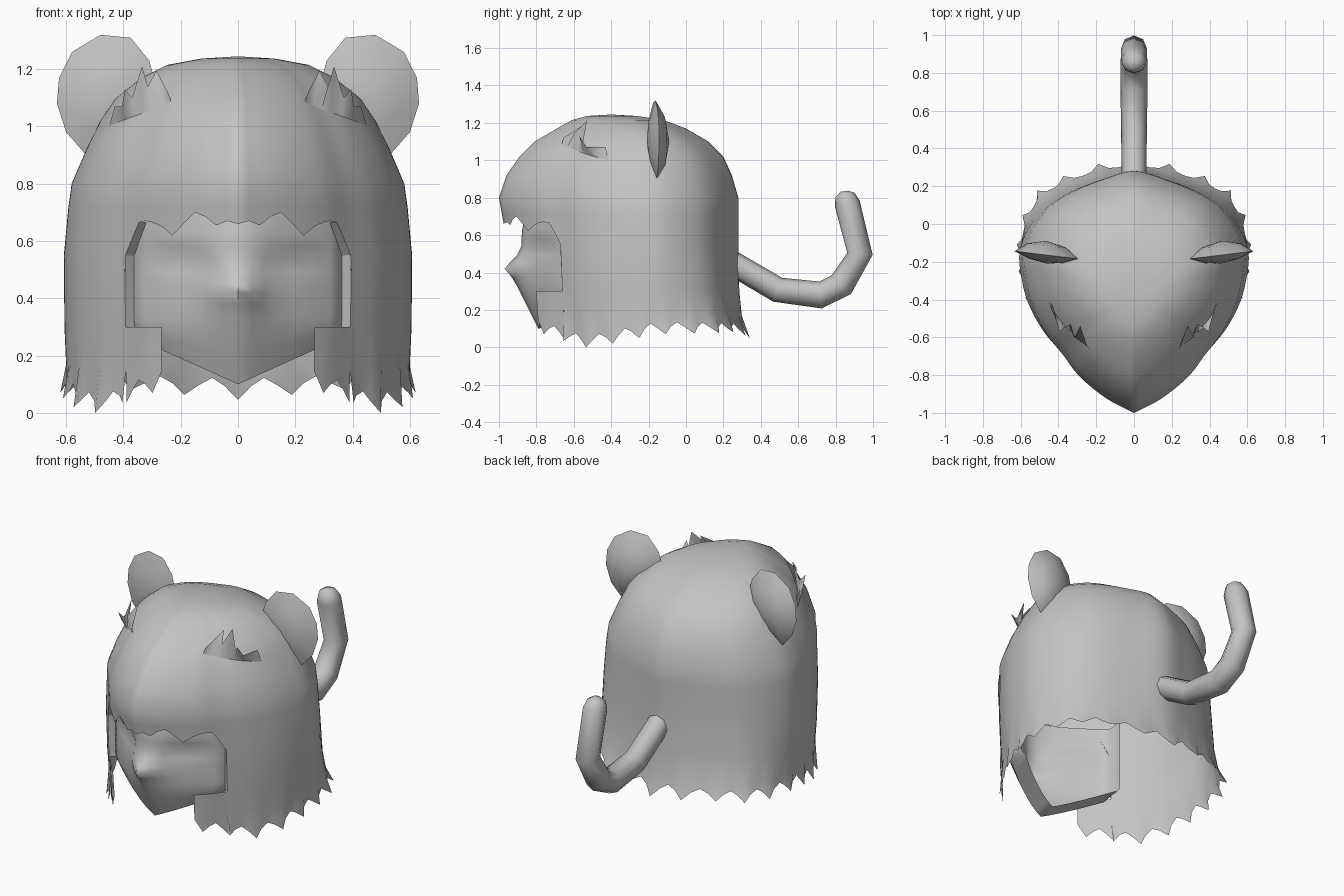
import bpy, bmesh, math
from mathutils import Vector

if "Cube" in bpy.data.objects:
    bpy.data.objects.remove(bpy.data.objects["Cube"])

grey = bpy.data.materials.new("plain grey")
grey.diffuse_color = (0.55, 0.55, 0.55, 1)
grey.use_nodes = True
grey.node_tree.nodes["Principled BSDF"].inputs["Base Color"].default_value = grey.diffuse_color


def finish(name, bm, angle=50):
    bmesh.ops.remove_doubles(bm, verts=bm.verts, dist=0.0005)
    bmesh.ops.recalc_face_normals(bm, faces=bm.faces)
    me = bpy.data.meshes.new(name)
    bm.to_mesh(me)
    bm.free()
    me.materials.append(grey)
    ob = bpy.data.objects.new(name, me)
    bpy.context.collection.objects.link(ob)
    bpy.ops.object.select_all(action='DESELECT')
    ob.select_set(True)
    bpy.context.view_layer.objects.active = ob
    bpy.ops.object.shade_smooth_by_angle(angle=math.radians(angle))
    return ob


def grid(bm, rows, flip=False):
    vs = [[bm.verts.new(p) for p in r] for r in rows]
    for a, b in zip(vs, vs[1:]):
        for j in range(len(a) - 1):
            f = [a[j], a[j + 1], b[j + 1], b[j]]
            bm.faces.new(f[::-1] if flip else f)
    return vs


def lerp_table(table, key):
    for a, b in zip(table, table[1:]):
        lo, hi = sorted((a[0], b[0]))
        if lo <= key <= hi:
            t = (key - a[0]) / (b[0] - a[0])
            return [p + (q - p) * t for p, q in zip(a[1:], b[1:])]
    return list(table[-1][1:])


# Hair cap: half sections from back to front (side fraction, depth fraction)
FRONT = [(.985, .34), (.97, .45), (.91, .56), (.79, .67), (.64, .76), (.49, .85), (.25, .94), (0, 1)]
UPPER = [(0, 0), (.28, .035), (.55, .085), (.75, .145), (.90, .235)] + FRONT
LOWER = [(0, 0), (.30, .015), (.60, .06), (.82, .12), (.94, .22)] + FRONT
# height, half width, front y, back y
LEVELS = [(1.245, 0, -.40, -.40), (1.237, .13, -.53, -.26), (1.215, .25, -.61, -.12),
          (1.17, .34, -.69, .0), (1.10, .43, -.81, .12), (1.02, .485, -.89, .2),
          (.92, .535, -.96, .245), (.80, .587, -1.0, .28), (.66, .607, -.975, .28),
          (.5, .618, -.97, .28), (.3, .613, -.96, .285), (.15, .607, -.95, .30),
          (0, .61, -.95, .33)]


def spline(pts, i):
    # Smooth curve through the section points
    p = [Vector(q) for q in pts]
    p = [Vector((-p[1].x, p[1].y))] + p + [2 * p[-1] - p[-2]]
    n = min(int(i), len(pts) - 2)
    t = i - n
    a, b, c, d = p[n:n + 4]
    return .5 * (2 * b + (c - a) * t + (2 * a - 5 * b + 4 * c - d) * t * t
                 + (3 * b - a - 3 * c + d) * t ** 3)


def shell(i, z, side, flare=1.0):
    round_off = min(1, max(0, (.4 - z) / .35))
    g, t = spline(UPPER, i).lerp(spline(LOWER, i), round_off)
    w, yf, yb = lerp_table(LEVELS, z)
    return Vector((side * g * w * flare, (yb + (yf - yb) * t + .3) * flare - .3, z))


def hem(k):
    # Ragged lower edge, longest beside the face
    notch, tip = lerp_table([(0, .12, .045), (8, .13, .08), (20, .135, .07), (24, .12, .05),
                             (28, .085, .02), (32, .06, 0), (36, .09, .035), (40, .14, .07),
                             (42, .2, .16)], k)
    return {0: tip, 2: notch}.get(k % 4, notch * .6 + tip * .4)


FRINGE = [.55, .61, .665, .67, .665, .65, .62, .66, .70, .685, .655, .67, .66]


def fringe(k):
    # Uneven edge above the face
    return FRINGE[k - 36]


def patch(bm, k0, k1, tops, bottom, side, flare=1.0):
    rows = [[shell(k / 4, z, side) for k in range(k0, k1 + 1)] for z in tops]
    rows.append([shell(k / 4, bottom(k), side, flare if k % 4 == 0 else 1)
                 for k in range(k0, k1 + 1)])
    grid(bm, rows, side < 0)


bm = bmesh.new()
zs = [l[0] for l in LEVELS]
for side in (1, -1):
    patch(bm, 0, 36, zs[:8] + [.72, .55, .3, .17], hem, side, 1.035)
    patch(bm, 36, 48, zs[:8] + [.72], fringe, side)
    patch(bm, 36, 41, [.3, .23], hem, side)
bmesh.ops.dissolve_degenerate(bm, dist=.0005, edges=bm.edges)
finish("hair", bm, 60)

# Face: height, centre y, nose projection
FACE = [(.72, -.85, 0), (.64, -.865, .01), (.58, -.87, .01), (.54, -.86, .02), (.49, -.86, .045),
        (.45, -.865, .08), (.42, -.87, .10), (.38, -.87, .065), (.33, -.865, .04),
        (.28, -.855, .025), (.20, -.83, .01), (.10, -.79, 0)]
COLS = [0, .05, .09, .13, .20, .26, .32, .365]


def face_point(x, row):
    z, yc, nose = row
    ax = abs(x)
    low = max(0, (.30 - z) / .20)
    z += low * .15 * ax / .37
    y = yc + (-.64 - yc) * (ax / .365) ** 1.5 - nose * max(0, 1 - ax / .13)
    if .1 < ax < .29 and .5 < z < .57:
        y += .02
    return (x * (1 - .1 * low), y, z)


bm = bmesh.new()
xs = [-x for x in COLS[:0:-1]] + COLS
vs = grid(bm, [[face_point(x, r) for x in xs] for r in FACE])
# Lip turned back around the sides and chin
loop = [r[0].co for r in vs] + [v.co for v in vs[-1][1:-1]] + [r[-1].co for r in vs[::-1]]
loop = [p.copy() for p in loop]
grid(bm, [loop, [p + Vector((-.03 * p.x, .10, .02 if p.z < .25 else 0)) for p in loop]])
finish("face", bm, 60)

# Rim joining the hair opening to the face
bm = bmesh.new()
for side in (1, -1):
    grid(bm, [[shell(9, z, side), (side * .36, -.64, z)] for z in (.56, .5, .4, .3)], side < 0)
    grid(bm, [[shell(9 + j / 4, (.55, .61, .665)[j], side),
               (side * (.36 - .02 * j), -.64 - .02 * j, (.55, .61, .665)[j])] for j in range(3)], side < 0)
finish("face_rim", bm, 30)

# Ears: lens shapes with a fuller back
EAR = [(.53, .90), (.60, .98), (.632, 1.08), (.625, 1.17), (.58, 1.26), (.48, 1.32),
       (.375, 1.31), (.31, 1.23), (.28, 1.12), (.38, .98)]
for side, name in ((1, "right_ear"), (-1, "left_ear")):
    bm = bmesh.new()
    cx, cz = .465, 1.10
    rows = []
    for scale, bulge in ((0, -.045), (.55, -.03), (1, 0), (.6, .05), (0, .075)):
        rows.append([(side * (cx + (x - cx) * scale),
                      -.185 + (cx + (x - cx) * scale - .29) * .12 + bulge,
                      cz + (z - cz) * scale) for x, z in EAR + EAR[:1]])
    grid(bm, rows)
    finish(name, bm, 60)

# Tufts: flaps lying on the fringe with their pointed ends lifted
TUFT = [(.43, -.43, 1.07), (.405, -.53, 1.07), (.395, -.57, 1.13), (.37, -.55, 1.10),
        (.335, -.53, 1.21), (.315, -.60, 1.14), (.285, -.54, 1.195), (.245, -.655, 1.12)]
bm = bmesh.new()
for side in (1, -1):
    roots = [shell(7.0 + .4 * n, 1.0 + .012 * n, side) for n in range(len(TUFT))]
    grid(bm, [[(side * x, y, z) for x, y, z in TUFT], roots], side < 0)
finish("hair_tufts", bm, 80)

# Tail: swept tube bending upward, with a rounded tip (y, z, radius)
PATH = [(.24, .455, .066), (.49, .308, .068), (.72, .28, .072), (.83, .335, .072),
        (.93, .50, .068), (.862, .77, .068), (.85, .815, .052), (.847, .835, .02)]
bm = bmesh.new()
rows = []
for n, (y, z, r) in enumerate(PATH):
    a, b = PATH[max(n - 1, 0)], PATH[min(n + 1, len(PATH) - 1)]
    d = Vector((0, b[0] - a[0], b[1] - a[1])).normalized()
    up = Vector((0, -d.z, d.y))
    rows.append([Vector((0, y, z)) + r * (Vector((1, 0, 0)) * math.cos(t) + up * math.sin(t))
                 for t in (math.tau * j / 8 for j in range(9))])
grid(bm, rows)
bmesh.ops.remove_doubles(bm, verts=bm.verts, dist=.0005)
bmesh.ops.holes_fill(bm, edges=bm.edges, sides=8)
finish("tail", bm, 50)
